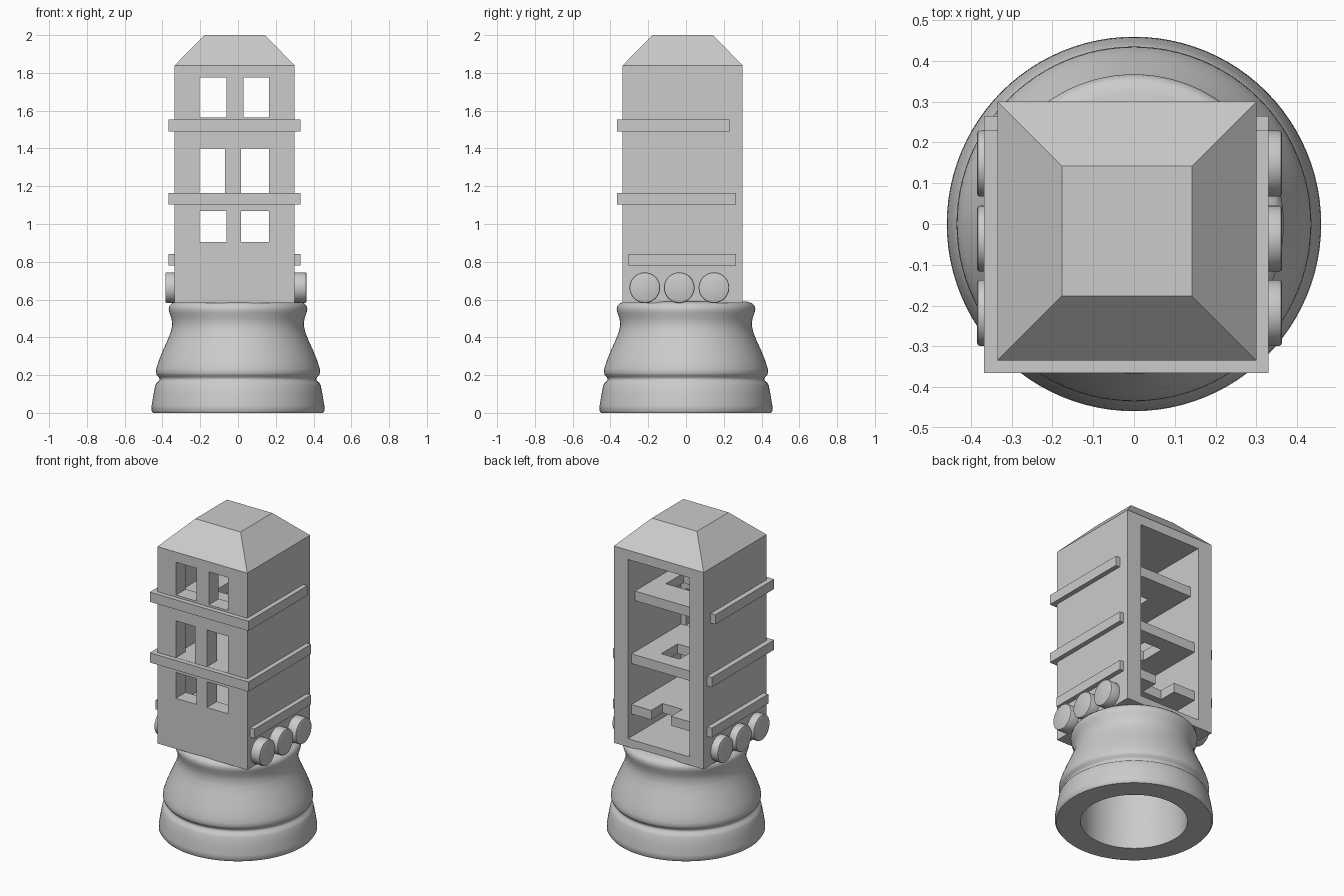
import bpy, bmesh, math

if "Cube" in bpy.data.objects:
    bpy.data.objects.remove(bpy.data.objects["Cube"])


def finish(name, bm):
    bmesh.ops.recalc_face_normals(bm, faces=bm.faces)
    me = bpy.data.meshes.new(name)
    bm.to_mesh(me)
    bm.free()
    ob = bpy.data.objects.new(name, me)
    bpy.context.collection.objects.link(ob)
    return ob


def select(ob):
    bpy.ops.object.select_all(action='DESELECT')
    ob.select_set(True)
    bpy.context.view_layer.objects.active = ob


def box(name, x0, x1, y0, y1, z0, z1):
    bm = bmesh.new()
    bmesh.ops.create_cube(bm, size=1)
    for v in bm.verts:
        v.co = (x1 if v.co.x > 0 else x0, y1 if v.co.y > 0 else y0, z1 if v.co.z > 0 else z0)
    return finish(name, bm)


def cut(ob, *bounds):
    cutter = box("cutter", *bounds)
    cutter.hide_render = True
    mod = ob.modifiers.new("cut", 'BOOLEAN')
    mod.operation = 'DIFFERENCE'
    mod.solver = 'EXACT'
    mod.object = cutter
    select(ob)
    bpy.ops.object.modifier_apply(modifier=mod.name)
    bpy.data.objects.remove(cutter)


# turned base with a hollow underside
profile = [(0, .54), (.305, .54), (.31, .53), (.31, 0), (.45, 0), (.459, .012), (.457, .04),
           (.447, .1), (.438, .145), (.43, .16), (.417, .17), (.414, .18), (.419, .19),
           (.43, .2), (.435, .213), (.433, .235), (.42, .275), (.398, .33), (.373, .385),
           (.355, .43), (.348, .465), (.352, .5), (.363, .53), (.367, .55), (.363, .567),
           (.35, .58), (.32, .59), (0, .59)]
bm = bmesh.new()
vs = [bm.verts.new((r, 0, z)) for r, z in profile]
es = [bm.edges.new(p) for p in zip(vs, vs[1:])]
bmesh.ops.spin(bm, geom=vs + es, axis=(0, 0, 1), cent=(0, 0, 0), angle=math.tau,
               steps=96, use_merge=True)
bmesh.ops.remove_doubles(bm, verts=bm.verts, dist=1e-4)
base = finish("base", bm)
select(base)
bpy.ops.object.shade_smooth_by_angle(angle=math.radians(45))

# square tower with hipped flat-topped roof
W0, W1 = -.335, .3
bm = bmesh.new()
rings = []
for a, b, z in ((W0, W1, .582), (W0, W1, 1.84), (-.177, .142, 2.0)):
    rings.append([bm.verts.new((x, y, z)) for x, y in ((a, a), (b, a), (b, b), (a, b))])
bm.faces.new(rings[0])
bm.faces.new(rings[2])
for lo, hi in zip(rings, rings[1:]):
    for i in range(4):
        j = (i + 1) % 4
        bm.faces.new((lo[i], lo[j], hi[j], hi[i]))
tower = finish("tower", bm)
# open back and front windows
cut(tower, -.235, .2, -.235, .5, .635, 1.78)
for z0, z1, l, r in ((1.565, 1.775, -.06, .028), (1.165, 1.4, -.07, .015), (.905, 1.07, -.06, .015)):
    cut(tower, -.205, l, -.5, -.2, z0, z1)
    cut(tower, r, .165, -.5, -.2, z0, z1)

# floors that run through the walls as outside ledges, each with a hatch
floors = (("lower_floor", -.305, .265, .78, .84, (-.08, .06, .15, .4)),
          ("middle_floor", -.365, .265, 1.102, 1.164, (-.07, .06, 0, .165)),
          ("upper_floor", -.365, .23, 1.49, 1.552, (-.07, .11, -.13, .045)))
for name, y0, y1, z0, z1, hatch in floors:
    cut(box(name, -.368, .33, y0, y1, z0, z1), *hatch, z0 - .1, z1 + .1)

# round studs along both sides
for side, x0, x1 in (("left", -.385, -.3), ("right", .27, .363)):
    for i, y in enumerate((-.218, -.036, .148)):
        bpy.ops.mesh.primitive_cylinder_add(vertices=48, radius=.081, depth=x1 - x0,
                                            location=((x0 + x1) / 2, y, .663),
                                            rotation=(0, math.pi / 2, 0))
        stud = bpy.context.object
        stud.name = f"{side}_stud_{i + 1}"
        bev = stud.modifiers.new("bevel", 'BEVEL')
        bev.width = .008
        bev.segments = 2
        bev.limit_method = 'ANGLE'
        bpy.ops.object.modifier_apply(modifier=bev.name)
        bpy.ops.object.shade_smooth_by_angle(angle=math.radians(35))
